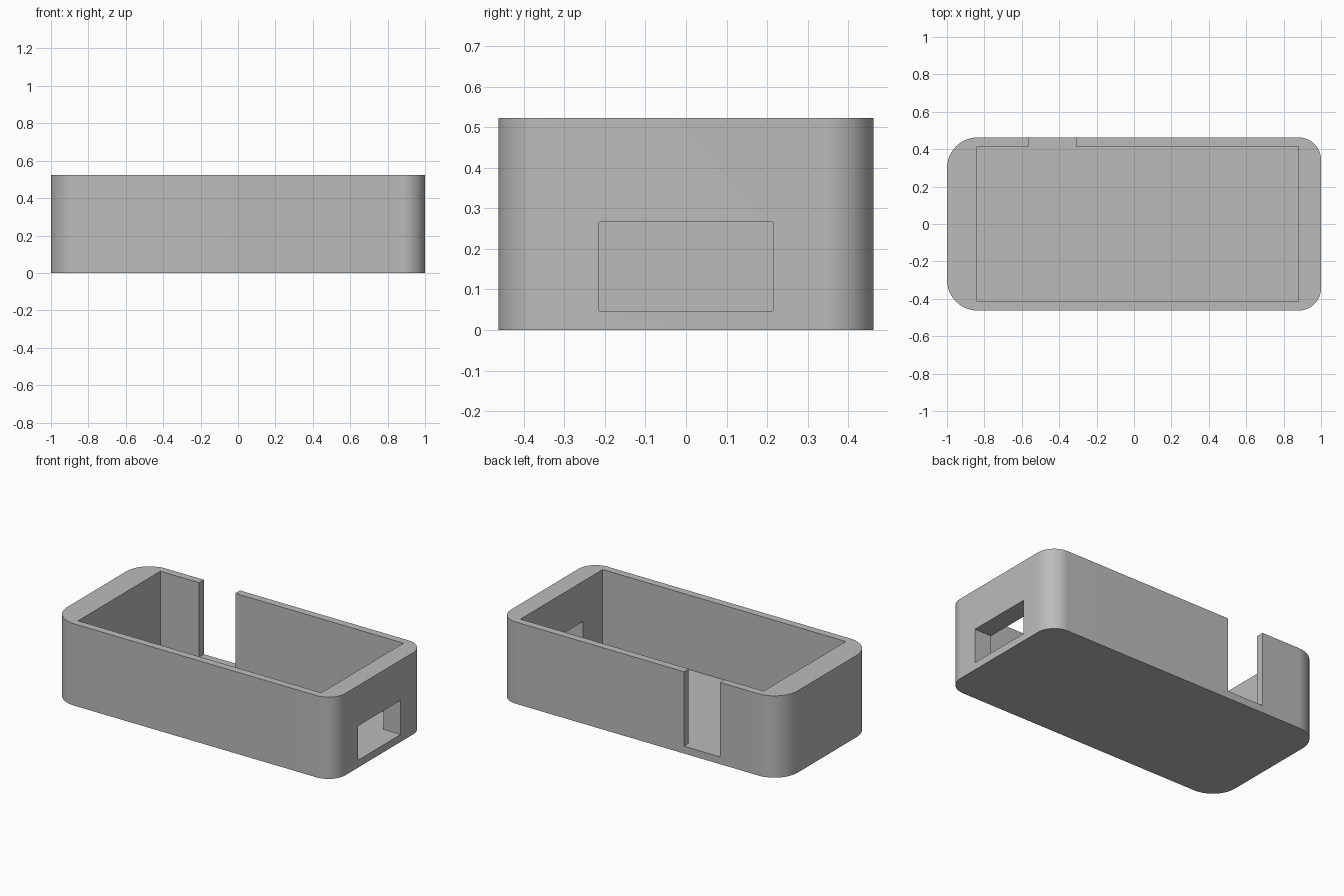
import bpy, bmesh
from math import cos, sin, pi, radians

default = bpy.data.objects.get("Cube")
if default:
    bpy.data.objects.remove(default, do_unlink=True)

HALF_X, HALF_Y, HEIGHT, FLOOR = 1.0, 0.463, 0.523, 0.047
LEFT_RADIUS, RIGHT_RADIUS, STEPS = 0.165, 0.12, 16

grey = bpy.data.materials.new("plain grey")
grey.use_nodes = True
colour = (0.5, 0.5, 0.5, 1)
grey.diffuse_color = colour
grey.node_tree.nodes["Principled BSDF"].inputs["Base Color"].default_value = colour


def prism(name, outline, bottom, top):
    """Extrude a counter-clockwise outline from bottom to top."""
    bm = bmesh.new()
    face = bm.faces.new([bm.verts.new((x, y, bottom)) for x, y in outline])
    new = bmesh.ops.extrude_face_region(bm, geom=[face])["geom"]
    verts = [v for v in new if isinstance(v, bmesh.types.BMVert)]
    bmesh.ops.translate(bm, vec=(0, 0, top - bottom), verts=verts)
    bmesh.ops.recalc_face_normals(bm, faces=bm.faces)
    mesh = bpy.data.meshes.new(name)
    bm.to_mesh(mesh)
    bm.free()
    mesh.materials.append(grey)
    obj = bpy.data.objects.new(name, mesh)
    bpy.context.collection.objects.link(obj)
    return obj


def block(name, x0, x1, y0, y1, z0, z1):
    return prism(name, [(x0, y0), (x1, y0), (x1, y1), (x0, y1)], z0, z1)


# Rounded outer body, with larger corners at the -x end
outline = []
corners = [(1, 1, RIGHT_RADIUS), (-1, 1, LEFT_RADIUS),
           (-1, -1, LEFT_RADIUS), (1, -1, RIGHT_RADIUS)]
for quarter, (sx, sy, r) in enumerate(corners):
    for i in range(STEPS + 1):
        a = (quarter + i / STEPS) * pi / 2
        outline.append((sx * (HALF_X - r) + r * cos(a),
                        sy * (HALF_Y - r) + r * sin(a)))
case = prism("open_case", outline, 0, HEIGHT)

# Cavity, back wall slot and end window
cutters = [
    block("cavity_cutter", -0.84, 0.88, -0.415, 0.415, FLOOR, 0.7),
    block("back_slot_cutter", -0.565, -0.31, 0.3, 0.6, FLOOR, 0.7),
    block("end_window_cutter", 0.7, 1.2, -0.215, 0.215, FLOOR, 0.266),
]
bpy.ops.object.select_all(action="DESELECT")
case.select_set(True)
bpy.context.view_layer.objects.active = case
for cutter in cutters:
    cutter.hide_render = True
    cut = case.modifiers.new(cutter.name, "BOOLEAN")
    cut.operation = "DIFFERENCE"
    cut.solver = "EXACT"
    cut.object = cutter
    bpy.ops.object.modifier_apply(modifier=cut.name)
    bpy.data.objects.remove(cutter, do_unlink=True)

bpy.ops.object.shade_smooth_by_angle(angle=radians(30))
